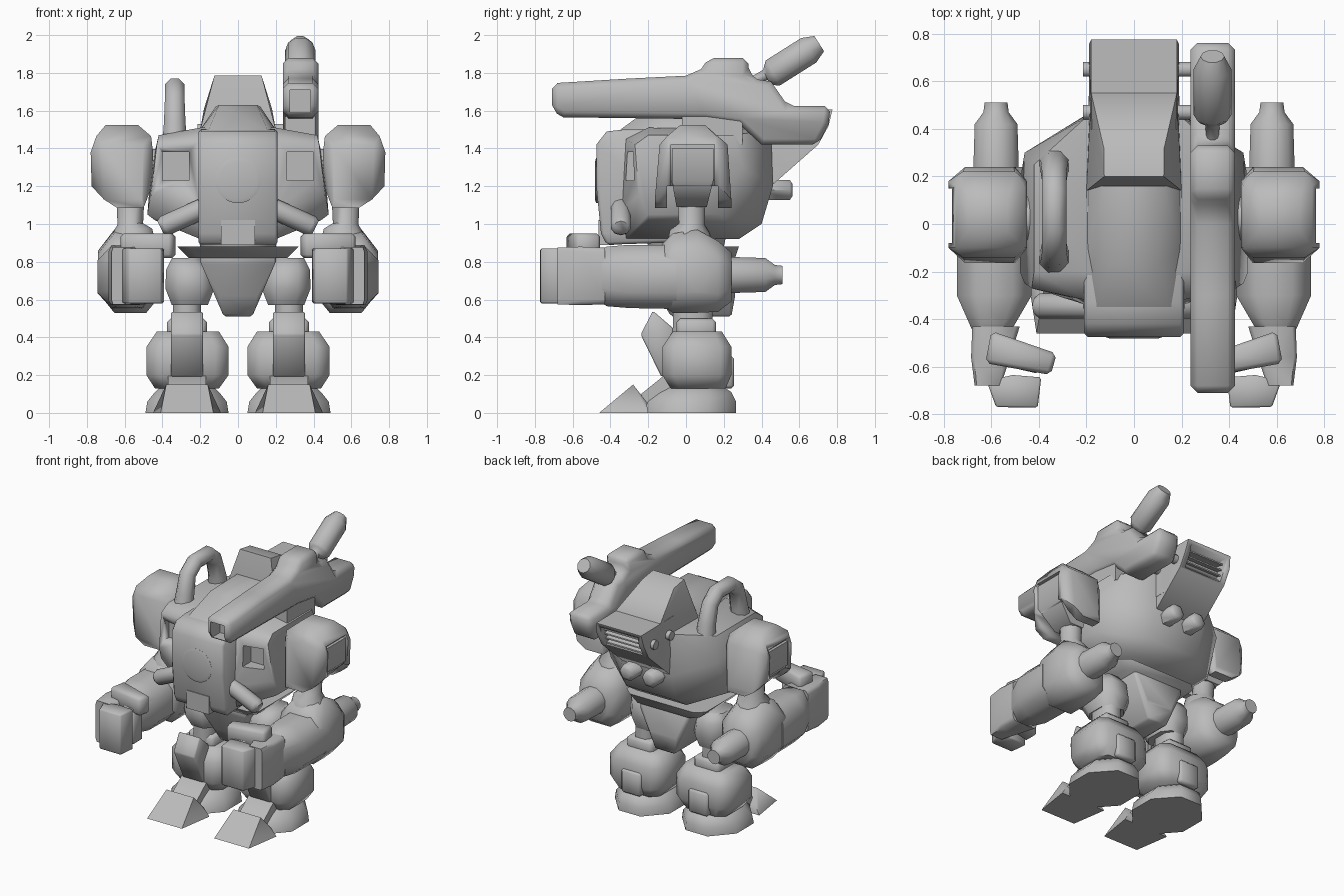
import bpy, bmesh, math
from mathutils import Vector

cube = bpy.data.objects.get("Cube")
if cube:
    bpy.data.objects.remove(cube, do_unlink=True)

grey = bpy.data.materials.new("plain grey")
grey.use_nodes = True
grey.diffuse_color = (0.5, 0.5, 0.5, 1)
grey.node_tree.nodes["Principled BSDF"].inputs["Base Color"].default_value = (0.5, 0.5, 0.5, 1)


def finish(name, bm, bevel=0.0):
    bmesh.ops.recalc_face_normals(bm, faces=bm.faces)
    mesh = bpy.data.meshes.new(name)
    bm.to_mesh(mesh)
    bm.free()
    mesh.materials.append(grey)
    obj = bpy.data.objects.new(name, mesh)
    bpy.context.collection.objects.link(obj)
    bpy.ops.object.select_all(action='DESELECT')
    bpy.context.view_layer.objects.active = obj
    obj.select_set(True)
    if bevel:
        mod = obj.modifiers.new("bevel", 'BEVEL')
        mod.width, mod.segments = bevel, 1
        mod.limit_method, mod.angle_limit = 'ANGLE', math.radians(50)
        bpy.ops.object.modifier_apply(modifier=mod.name)
    bpy.ops.object.shade_smooth_by_angle(angle=math.radians(58))
    return obj


def hull(name, pts, s=1, both=False, bevel=0.0):
    """Convex solid round points; s flips the side, both mirrors the points."""
    bm = bmesh.new()
    for x, y, z in pts:
        bm.verts.new((x * s, y, z))
        if both:
            bm.verts.new((-x, y, z))
    out = bmesh.ops.convex_hull(bm, input=bm.verts)
    junk = {v for v in out["geom_interior"] + out["geom_unused"]
            if isinstance(v, bmesh.types.BMVert) and v.is_valid}
    bmesh.ops.delete(bm, geom=list(junk), context='VERTS')
    bmesh.ops.dissolve_limit(bm, angle_limit=0.02, verts=bm.verts, edges=bm.edges)
    return finish(name, bm, bevel)


def ring(axis, at, a0, a1, b0, b1, c=0.25):
    """Chamfered rectangle across an axis."""
    da, db = (a1 - a0) * c, (b1 - b0) * c
    flat = [(a0 + da, b0), (a1 - da, b0), (a1, b0 + db), (a1, b1 - db),
            (a1 - da, b1), (a0 + da, b1), (a0, b1 - db), (a0, b0 + db)]
    if axis == 'z':
        return [(a, b, at) for a, b in flat]
    return [(a, at, b) for a, b in flat]


def rings(name, axis, rows, s=1, c=0.25):
    return hull(name, [p for r in rows for p in ring(axis, *r, c)], s)


def box_pts(lo, hi):
    return [(x, y, z) for x in (lo[0], hi[0]) for y in (lo[1], hi[1]) for z in (lo[2], hi[2])]


def box(name, lo, hi, s=1, bevel=0.0):
    return hull(name, box_pts(lo, hi), s, bevel=bevel)


def prism(name, profile, x0, x1, bevel=0.0):
    """Side profile in (y, z) given width across x."""
    bm = bmesh.new()
    face = bm.faces.new([bm.verts.new((x0, y, z)) for y, z in profile])
    out = bmesh.ops.extrude_face_region(bm, geom=[face])
    verts = [g for g in out["geom"] if isinstance(g, bmesh.types.BMVert)]
    bmesh.ops.translate(bm, verts=verts, vec=(x1 - x0, 0, 0))
    return finish(name, bm, bevel)


def tube(name, path, radii, s=1, sides=10):
    """Round rod through path points, one radius per point."""
    pts = [Vector((x * s, y, z)) for x, y, z in path]
    bm, loops = bmesh.new(), []
    for i, p in enumerate(pts):
        d = (pts[min(i + 1, len(pts) - 1)] - pts[max(i - 1, 0)]).normalized()
        u = d.cross(Vector((1, 0, 0)) if abs(d.x) < 0.7 else Vector((0, 0, 1))).normalized()
        w = d.cross(u)
        turn = [2 * math.pi * (k + 0.5) / sides for k in range(sides)]
        loops.append([bm.verts.new(p + (u * math.cos(t) + w * math.sin(t)) * radii[i]) for t in turn])
    for a, b in zip(loops, loops[1:]):
        for k in range(sides):
            n = (k + 1) % sides
            bm.faces.new((a[k], a[n], b[n], b[k]))
    bm.faces.new(loops[0])
    bm.faces.new(loops[-1])
    return finish(name, bm)


def cut(obj, lo, hi, s=1):
    tool = box("cutter", lo, hi, s)
    bpy.context.view_layer.objects.active = obj
    mod = obj.modifiers.new("cut", 'BOOLEAN')
    mod.operation, mod.solver, mod.object = 'DIFFERENCE', 'EXACT', tool
    bpy.ops.object.modifier_apply(modifier=mod.name)
    bpy.data.objects.remove(tool, do_unlink=True)


# Torso: wide hull with a square intake on each side of the cockpit
torso = hull("torso", [
    (.42, -.2, 1.47), (.42, .25, 1.47), (.43, -.27, 1.42), (.2, -.32, 1.45), (.46, -.25, 1.15),
    (.48, -.2, 1.05), (.48, .18, 1.05), (.44, -.2, 1.02), (.2, -.34, 1.08), (.2, -.32, .92),
    (.46, .3, 1.3), (.2, .28, .92), (.2, .4, 1.0), (.2, .46, 1.2), (.2, .45, 1.5), (.2, -.2, 1.51)], both=True)
for s in (1, -1):
    cut(torso, (.26, -.6, 1.23), (.4, -.22, 1.38), s)

# Cockpit block, front disc, chin and canopy
prism("cockpit_block", [(-.475, 1.2), (-.475, 1.42), (-.42, 1.49), (-.33, 1.5), (.16, 1.51),
                        (.16, .91), (-.42, .89), (-.45, .95)], -.21, .21, .015)
tube("front_disc", [(0, -.44, 1.23), (0, -.476, 1.23), (0, -.482, 1.23)], [.12, .12, .1], sides=24)
box("chin_plate", (-.09, -.462, .89), (.09, -.38, 1.02))
hull("canopy", [(.16, -.36, 1.49), (.1, -.17, 1.63), (.12, .16, 1.62), (.2, -.1, 1.5), (.2, .16, 1.5)], both=True)

# Rear pack with slatted vent, exhaust nuts and mounting axles
hull("pack_hump", [(.125, .2, 1.785), (.127, .32, 1.765), (.2, .14, 1.5), (.18, .55, 1.61),
                   (.19, .55, 1.3), (.2, .14, 1.3)], both=True)
vent_box = hull("vent_box", [(.18, .4, 1.61), (.18, .775, 1.605), (.19, .755, 1.52), (.19, .7, 1.42),
                             (.19, .45, 1.2), (.19, .3, 1.2)], both=True)
cut(vent_box, (-.15, .6, 1.43), (.15, .9, 1.58))
for i in range(4):
    z = 1.445 + i * .037
    prism("vent_slat", [(.6, z + .02), (.695 + i * .012, z - .01), (.695 + i * .012, z), (.6, z + .03)], -.155, .155)
for s in (1, -1):
    tube("exhaust_nut", [(.09, .4, 1.18), (.09, .55, 1.18), (.09, .565, 1.18)], [.06, .06, .035], s, 6)
for y in (.47, .65):
    tube("mounting_axle", [(-.215, y, 1.5), (.26, y, 1.5)], [.033, .033], sides=8)

# Shoulder cannon
cannon = prism("cannon", [
    (-.71, 1.745), (-.3, 1.77), (0, 1.785), (.08, 1.82), (.12, 1.88), (.33, 1.88), (.33, 1.8), (.38, 1.765),
    (.45, 1.755), (.54, 1.625), (.765, 1.625), (.755, 1.53), (.7, 1.42), (.4, 1.42), (.28, 1.53),
    (.1, 1.555), (-.65, 1.565), (-.71, 1.6)], .237, .425, .03)
cut(cannon, (.275, -.9, 1.59), (.385, -.6, 1.71))
box("cannon_mount", (.25, -.02, 1.42), (.41, .3, 1.57))
tube("launcher_tube", [(.33, .34, 1.75), (.33, .42, 1.79), (.33, .43, 1.79), (.33, .46, 1.8),
                       (.33, .65, 1.92), (.33, .705, 1.955)], [.025, .03, .06, .08, .08, .05], sides=10)

# Bent pipe on the right of the torso
pipe = [(-.15, 1.43), (-.13, 1.53), (-.1, 1.66), (-.02, 1.72), (.13, 1.72), (.2, 1.66), (.24, 1.53), (.25, 1.43)]
tube("bent_pipe", [(-.335, y, z) for y, z in pipe], [.07, .062, .056, .056, .056, .056, .062, .07], sides=8)

# Waist and pelvis
tube("waist", [(0, 0, .82), (0, 0, .95)], [.19, .22], sides=16)
hull("belt", ring('z', .88, -.32, .32, -.26, .28, .1) + ring('z', .82, -.26, .26, -.2, .26, .1))
hull("pelvis", box_pts((-.2, -.2, .8), (.2, .25, .86)) + box_pts((-.1, -.14, .62), (.1, .26, .64))
     + box_pts((-.075, -.08, .51), (.075, .24, .53)), bevel=.012)

for s, side in ((1, "left_"), (-1, "right_")):
    # Chin guns
    tube(side + "chin_gun", [(.19, -.345, 1.08), (.39, -.345, .99), (.41, -.345, .98)], [.055, .055, .04], s)

    # Shoulder pod: front and back flaps hang below a shallow outer recess
    pod_rows = [(.53, .7, 1.525, -.03, .1), (.46, .75, 1.465, -.1, .16), (.5, .72, 1.42, -.14, .22),
                (.45, .78, 1.38, -.1, .18), (.455, .775, 1.2, -.1, .18), (.51, .71, 1.13, -.165, .24),
                (.5, .64, 1.085, -.165, .24)]
    pod = hull(side + "shoulder_pod", [(x, y, z) for a, b, z, f, r in pod_rows for x in (a, b) for y in (f, r)], s)
    cut(pod, (.745, -.08, .9), (.95, .15, 1.42), s)
    cut(pod, (.3, -.1, .9), (.95, .17, 1.2), s)
    tube(side + "shoulder_joint", [(.38, .03, 1.3), (.52, .03, 1.3)], [.1, .1], s, 12)
    hull(side + "pod_core", box_pts((.52, -.075, 1.23), (.765, .145, 1.4))
         + box_pts((.53, -.05, 1.09), (.64, .11, 1.1)), s)

    # Arm, forearm and rear thruster
    tube(side + "upper_arm", [(.57, .03, 1.2), (.57, .03, 1.0), (.56, .02, .96), (.55, .02, .85)],
         [.08, .07, .11, .13], s, 12)
    rings(side + "elbow", 'y', [(.24, .47, .69, .59, .85), (.17, .41, .73, .535, .91), (.06, .4, .74, .53, .97),
                                (-.07, .4, .74, .53, .95), (-.14, .43, .72, .58, .88)], s)
    rings(side + "forearm", 'y', [(-.05, .43, .745, .55, .89), (-.3, .43, .745, .555, .89),
                                  (-.42, .5, .69, .565, .88), (-.47, .53, .67, .6, .85)], s)
    tube(side + "thruster", [(.58, .2, .73), (.58, .42, .73), (.58, .47, .73), (.58, .51, .73)],
         [.1, .093, .055, .05], s, 12)

    # Hand: palm, curled fingers and thumb
    rings(side + "palm", 'y', [(-.43, .48, .68, .575, .875), (-.56, .53, .685, .57, .88),
                               (-.68, .56, .67, .575, .875)], s, .08)
    hull(side + "fingers", [(x, y, z) for x, y in ((.62, -.66), (.58, -.77), (.405, -.772), (.39, -.645), (.51, -.635))
                            for z in (.58, .87)], s, bevel=.008)
    hull(side + "inner_hand", [(x, y, z) for x, y in ((.6, -.45), (.62, -.58), (.4, -.63), (.4, -.52))
                               for z in (.6, .87)], s, bevel=.012)
    hull(side + "thumb", [(x, y, z) for x, y in ((.6, -.45), (.625, -.585), (.35, -.635), (.325, -.545))
                          for z in (.82, .95)], s, bevel=.018)

    # Thigh, knee and shin
    rings(side + "thigh", 'z', [(.82, .2, .35, -.08, .12), (.76, .14, .38, -.13, .16), (.66, .125, .385, -.15, .17),
                                (.57, .16, .35, -.1, .14)], s)
    rings(side + "knee", 'z', [(.64, .195, .345, -.07, .14), (.3, .195, .345, -.07, .14)], s)
    box(side + "knee_collar", (.165, -.05, .38), (.375, .16, .5), s, .02)
    rings(side + "shin", 'z', [(.43, .1, .43, -.07, .19), (.35, .05, .485, -.125, .24), (.2, .05, .485, -.125, .24),
                               (.13, .1, .44, -.08, .21)], s, .16)
    prism(side + "knee_plate", [(-.175, .54), (-.24, .415), (-.13, .19), (-.05, .22), (-.07, .45)],
          .185 * s, .355 * s, .008)
    box(side + "calf_plate", (.19, .2, .13), (.35, .255, .3), s, .015)

    # Foot with wedge toe
    rings(side + "foot", 'z', [(0, .05, .49, -.23, .265), (.06, .06, .48, -.22, .265), (.11, .1, .44, -.17, .24),
                               (.145, .14, .4, -.12, .19)], s, .3)
    hull(side + "toe", [(.13, -.46, 0), (.41, -.46, 0), (.16, -.28, .15), (.38, -.28, .15),
                        (.09, -.2, 0), (.45, -.2, 0), (.13, -.21, .06), (.41, -.21, .06)], s)
    hull(side + "ankle_guard", [(x, y, z) for x in (.17, .37)
                                for y, z in ((-.25, .09), (-.12, .195), (-.06, .195), (-.06, .04), (-.22, .04))], s)
